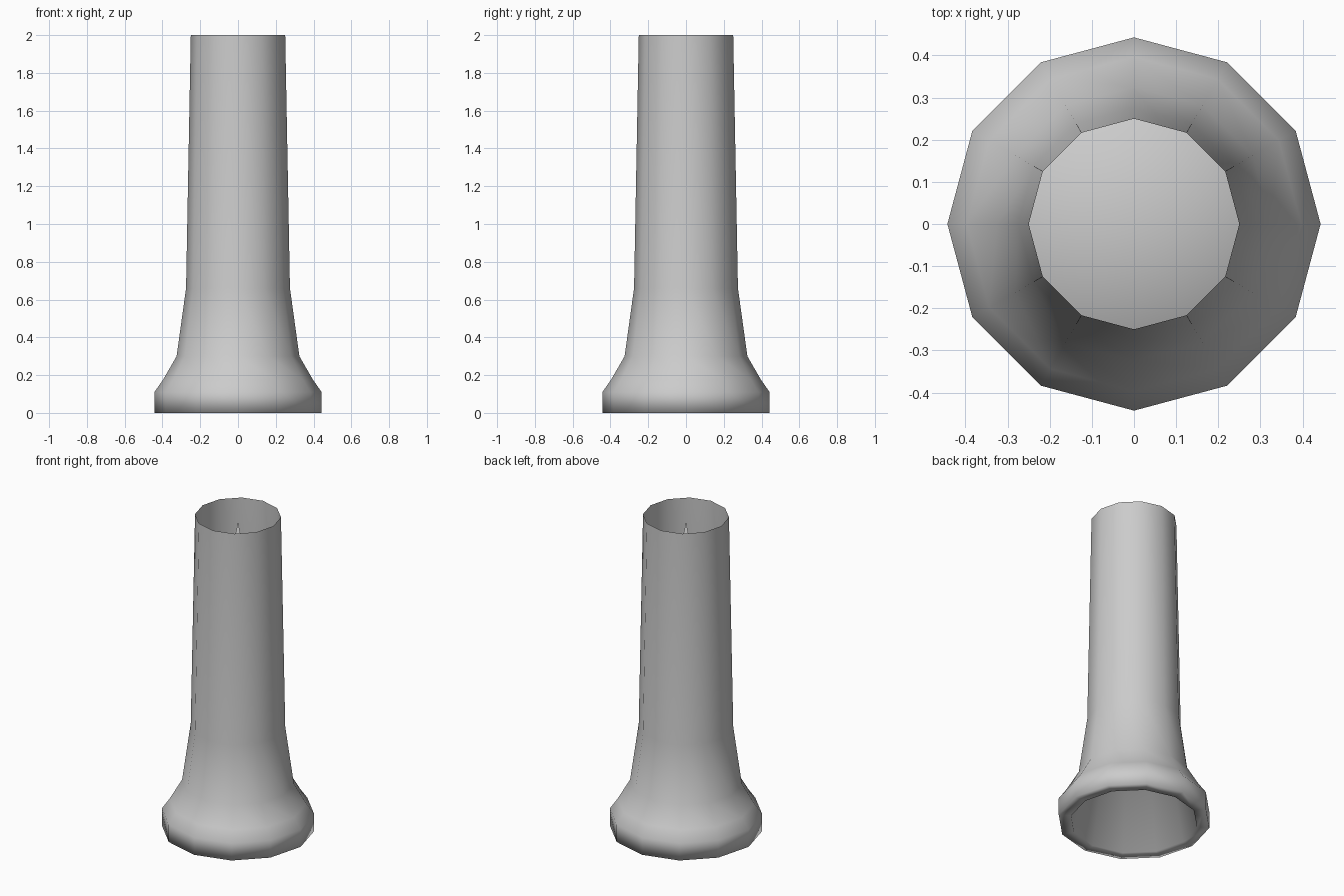
import bpy, bmesh, math

if "Cube" in bpy.data.objects:
    bpy.data.objects.remove(bpy.data.objects["Cube"])

SIDES = 12

# (radius, height): open top edge, down the flared shaft, under the foot rim
PROFILE = [(0.25, 2.0), (0.275, 0.66), (0.325, 0.30), (0.397, 0.175),
           (0.443, 0.11), (0.443, 0.0), (0.37, 0.0)]
APEX_Z = 1.96  # tip of the hollow cone inside

bm = bmesh.new()


def ring(radius, z):
    return [bm.verts.new((radius * math.cos(2 * math.pi * i / SIDES),
                          radius * math.sin(2 * math.pi * i / SIDES), z))
            for i in range(SIDES)]


# Outer wall and foot rim
rings = [ring(r, z) for r, z in PROFILE]
for upper, lower in zip(rings, rings[1:]):
    for i in range(SIDES):
        j = (i + 1) % SIDES
        bm.faces.new((upper[i], lower[i], lower[j], upper[j]))

# Hollow cone rising from the inner foot rim
apex = bm.verts.new((0, 0, APEX_Z))
for i in range(SIDES):
    bm.faces.new((rings[-1][i], apex, rings[-1][(i + 1) % SIDES]))

for face in bm.faces:
    face.smooth = True

mesh = bpy.data.meshes.new("flared_tube")
bm.to_mesh(mesh)
bm.free()
bpy.context.collection.objects.link(bpy.data.objects.new("flared_tube", mesh))
